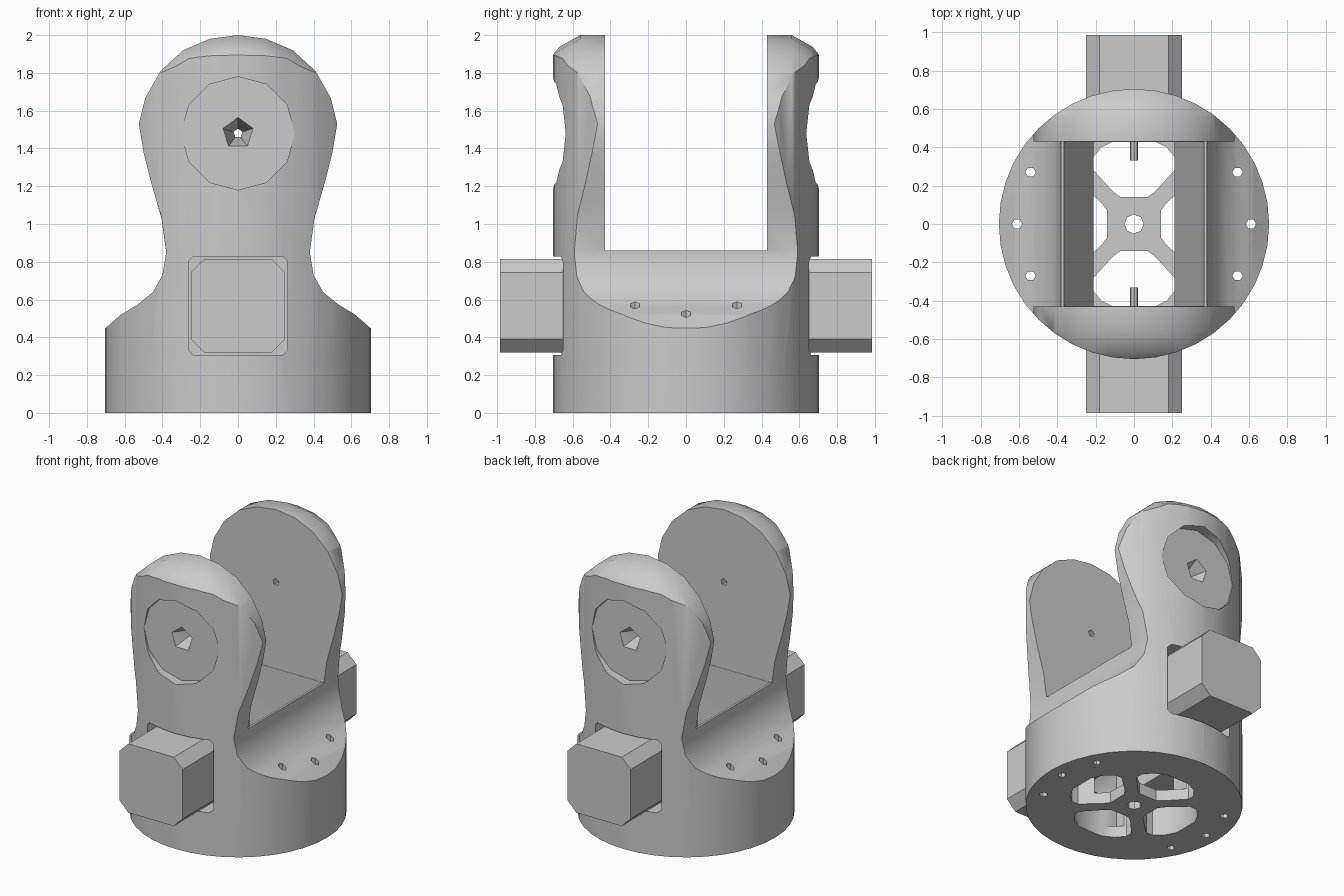
import bpy, bmesh, math
from mathutils import Matrix, Vector

cube = bpy.data.objects.get("Cube")
if cube:
    bpy.data.objects.remove(cube, do_unlink=True)

grey = bpy.data.materials.new("plain_grey")
grey.use_nodes = True
grey.diffuse_color = (0.6, 0.6, 0.6, 1)
for node in grey.node_tree.nodes:
    if node.type == 'BSDF_PRINCIPLED':
        node.inputs["Base Color"].default_value = grey.diffuse_color


def loft(name, rings):
    """Closed solid through rings of 3D points with equal counts."""
    bm = bmesh.new()
    rows = [[bm.verts.new(p) for p in ring] for ring in rings]
    n = len(rows[0])
    for a, b in zip(rows, rows[1:]):
        for i in range(n):
            j = (i + 1) % n
            bm.faces.new((a[i], a[j], b[j], b[i]))
    bm.faces.new(rows[0])
    bm.faces.new(rows[-1])
    bmesh.ops.recalc_face_normals(bm, faces=bm.faces)
    mesh = bpy.data.meshes.new(name)
    bm.to_mesh(mesh)
    bm.free()
    mesh.materials.append(grey)
    obj = bpy.data.objects.new(name, mesh)
    bpy.context.collection.objects.link(obj)
    return obj


def along_y(name, pts, y0, y1):
    return loft(name, [[(x, y, z) for x, z in pts] for y in (y0, y1)])


def along_z(name, pts, z0, z1):
    return loft(name, [[(x, y, z) for x, y in pts] for z in (z0, z1)])


def circle(r, n, cx=0, cy=0, turn=0):
    return [(cx + r * math.cos(2 * math.pi * i / n + turn),
             cy + r * math.sin(2 * math.pi * i / n + turn)) for i in range(n)]


def octagon(hx, hz, cut, cz):
    quarter = [(hx, hz - cut), (hx - cut, hz)]
    half = quarter + [(-x, z) for x, z in reversed(quarter)]
    return [(x, cz + z) for x, z in half + [(-x, -z) for x, z in half]]


def mirror_x(pts):
    return pts + [(-x, z) for x, z in reversed(pts) if x > 0]


def apply_boolean(obj, cutter, operation='DIFFERENCE'):
    mod = obj.modifiers.new("cut", 'BOOLEAN')
    mod.operation = operation
    mod.solver = 'EXACT'
    mod.object = cutter
    graph = bpy.context.evaluated_depsgraph_get()
    graph.update()
    mesh = bpy.data.meshes.new_from_object(obj.evaluated_get(graph))
    obj.modifiers.clear()
    obj.data = mesh
    bpy.data.objects.remove(cutter, do_unlink=True)


# Round column trimmed to the keyhole-shaped front outline
body = along_z("forked_housing", circle(0.705, 40), 0, 2.1)
outline = mirror_x([(0.8, -0.1), (0.8, 0.43), (0.70, 0.45), (0.62, 0.52),
                    (0.53, 0.575), (0.45, 0.64), (0.40, 0.73), (0.38, 0.85),
                    (0.405, 1.03), (0.46, 1.22), (0.50, 1.38), (0.525, 1.53),
                    (0.49, 1.67), (0.41, 1.81), (0.29, 1.92), (0.15, 1.98), (0, 2.0)])


def head_inset(x, z, amount):
    k = amount * min(1, max(0, (z - 1.0) / 0.5))
    return x * (1 - k), z - k * max(0, z - 1.48)


rings = []
for y, amount in ((-0.73, 0.26), (-0.67, 0.12), (-0.56, 0), (0.56, 0), (0.67, 0.12), (0.73, 0.26)):
    rings.append([Vector((p[0], y, p[1])) for p in (head_inset(x, z, amount) for x, z in outline)])
apply_boolean(body, loft("outline_block", rings), 'INTERSECT')

# Gap between the two arms and the funnel-shaped well below it
apply_boolean(body, along_y("gap", [(-1, 0.86), (1, 0.86), (1, 2.3), (-1, 2.3)], -0.43, 0.43))
well = [(0.21, 0.08), (0.21, 0.5), (0.365, 0.85), (0.365, 0.95)]
apply_boolean(body, along_y("well", mirror_x(well), -0.428, 0.428))

# Four petal openings and a hub hole through the floor
petal = [(0.07, 0.14), (0.11, 0.17), (0.22, 0.29), (0.22, 0.34), (0.17, 0.40), (0.09, 0.44)]
for k in range(4):
    turn = Matrix.Rotation(k * math.pi / 2, 2)
    pts = [turn @ Vector(p) for p in mirror_x(petal)]
    apply_boolean(body, along_z("petal", [tuple(p) for p in pts], -0.1, 0.3))
apply_boolean(body, along_z("hub_hole", circle(0.05, 8), -0.1, 0.2))

# Screw holes through the shoulders
for side in (-1, 1):
    for x, y in ((0.54, -0.27), (0.61, 0), (0.54, 0.27)):
        apply_boolean(body, along_z("screw_hole", circle(0.027, 6, side * x, y), -0.1, 1))

# Pivot recess, tapered pivot hole and motor window on each arm
for side in (-1, 1):
    apply_boolean(body, along_y("pivot_recess", circle(0.3, 12, 0, 1.48), side * 0.635, side * 0.9))
    taper = [[(x, side * y, z) for x, z in circle(r, 5, 0, 1.48, math.pi / 2)]
             for y, r in ((0.66, 0.095), (0.5, 0.025), (0.4, 0.025))]
    apply_boolean(body, loft("pivot_hole", taper))
    apply_boolean(body, along_y("motor_window", octagon(0.262, 0.26, 0.025, 0.567),
                                side * 0.5, side * 0.9))

parts = [body]

# Side motors with chamfered edges, and their small inner shafts
for side, label in ((-1, "front"), (1, "back")):
    parts.append(along_y(label + "_motor", octagon(0.25, 0.247, 0.07, 0.567),
                         side * 0.49, side * 0.985))
    parts.append(along_y(label + "_shaft", circle(0.022, 8, 0, 0.4), side * 0.33, side * 0.45))

# Smooth curved walls, keep hard edges crisp
bpy.ops.object.select_all(action='DESELECT')
for part in parts:
    part.select_set(True)
bpy.context.view_layer.objects.active = body
bpy.ops.object.shade_smooth_by_angle(angle=math.radians(32))
